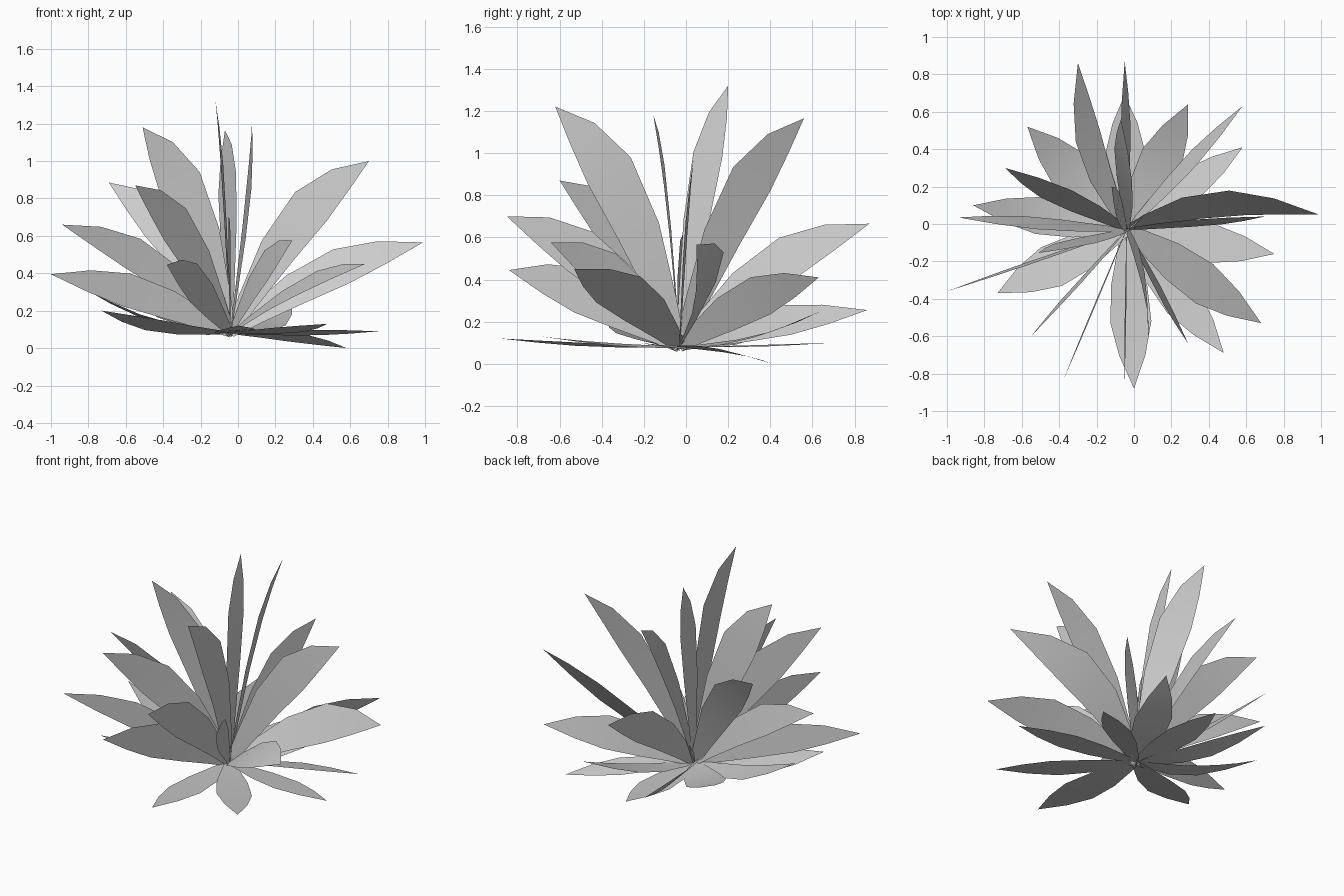
import bpy, math
from mathutils import Vector

BASE = Vector((-0.04, -0.03, 0.08))
# along-leaf position and relative width
PROFILE = [(0.0, 0.25), (0.13, 0.5), (0.34, 0.87), (0.58, 1.0), (0.79, 0.64), (1.0, 0.0)]

# tip x, y, z, roll in degrees (0 = flat, 90 = upright blade), width, optional sideways bow
UPPER = [
    (-0.12, 0.20, 1.32, 65, 0.14), (0.075, -0.62, 1.22, 84, 0.24, 0.04), (-0.51, -0.155, 1.18, 77, 0.24),
    (-0.07, 0.56, 1.165, 112, 0.23), (0.70, 0.04, 1.00, 80, 0.23), (-0.69, 0.30, 0.885, -60, 0.22),
    (-0.55, -0.60, 0.87, 85, 0.23), (-0.05, -0.85, 0.70, 88, 0.22), (-0.05, 0.87, 0.665, 75, 0.21),
    (-0.94, 0.035, 0.66, 70, 0.19), (0.29, -0.64, 0.575, 80, 0.19), (0.99, 0.05, 0.565, 55, 0.24, 0.10),
]
LOWER = [
    (0.68, -0.53, 0.45, 30, 0.26), (-0.38, -0.84, 0.445, 88, 0.22), (0.58, 0.63, 0.41, -68, 0.20),
    (-1.0, -0.36, 0.395, 85, 0.18), (-0.86, 0.10, 0.34, 8, 0.20), (-0.30, 0.86, 0.255, 45, 0.20, 0.06),
    (0.29, 0.64, 0.25, 8, 0.23), (-0.57, 0.52, 0.28, 8, 0.24), (-0.73, -0.37, 0.20, 12, 0.24),
    (0.48, -0.69, 0.13, -6, 0.21), (0.0, -0.88, 0.12, 4, 0.22), (-0.05, 0.69, 0.10, 2, 0.21),
    (0.75, -0.16, 0.09, -8, 0.21), (0.58, 0.41, 0.0, -12, 0.17),
]


def make_leaf(name, x, y, z, roll, width, bow=0.0):
    tip = Vector((x, y, z))
    chord = tip - BASE
    radial = Vector((chord.x, chord.y, 0)).normalized()
    side = Vector((0, 0, 1)).cross(radial)
    # upright leaves arch outward, flat ones sag and lift at the tip
    rise = 0.16 * chord.z if abs(roll) > 25 else -0.25 * chord.z
    a = math.radians(roll)

    def spine(t):
        arc = math.sin(math.pi * t)
        return BASE + chord * t + Vector((0, 0, rise * arc)) + side * bow * arc

    verts = []
    for t, w in PROFILE[:-1]:
        c = spine(t)
        normal = (spine(t + 0.02) - c).cross(side).normalized()
        across = side * math.cos(a) + normal * math.sin(a)
        for s in (-1, 1):
            verts.append(c + across * (s * w * width / 2))
    verts.append(tip)
    faces = [(2 * i, 2 * i + 2, 2 * i + 3, 2 * i + 1) for i in range(len(PROFILE) - 2)]
    n = len(verts)
    faces.append((n - 3, n - 1, n - 2))
    mesh = bpy.data.meshes.new(name)
    mesh.from_pydata(verts, [], faces)
    for p in mesh.polygons:
        p.use_smooth = True
    bpy.context.collection.objects.link(bpy.data.objects.new(name, mesh))


# upright crown leaves, then the low spreading ones
for label, group in (("upper_leaf", UPPER), ("lower_leaf", LOWER)):
    for i, leaf in enumerate(group, 1):
        make_leaf(f"{label}_{i:02d}", *leaf)
